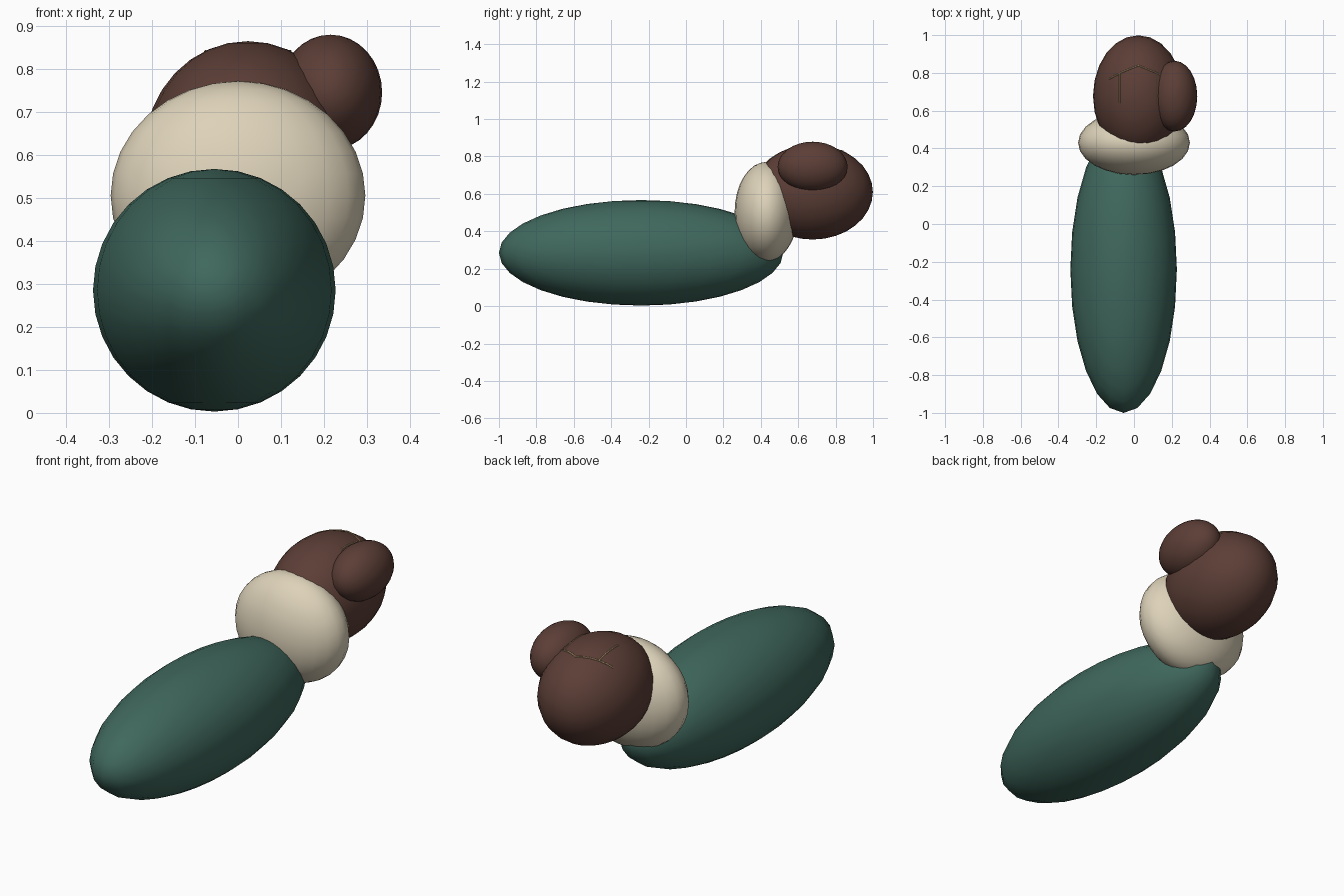
import bpy
import math

if "Cube" in bpy.data.objects:
    bpy.data.objects.remove(bpy.data.objects["Cube"], do_unlink=True)


def material(name, rgb):
    mat = bpy.data.materials.new(name)
    mat.use_nodes = True
    mat.diffuse_color = (*rgb, 1)
    mat.node_tree.nodes["Principled BSDF"].inputs["Base Color"].default_value = (*rgb, 1)
    return mat


green = material("deep green", (0.05, 0.138, 0.108))
cream = material("cream", (0.73, 0.65, 0.49))
brown = material("dark brown", (0.107, 0.048, 0.037))
tan = material("tan", (0.38, 0.27, 0.14))


def ellipsoid(name, centre, radii, mat):
    bpy.ops.mesh.primitive_uv_sphere_add(segments=24, ring_count=16, radius=1, location=centre)
    obj = bpy.context.object
    obj.name = name
    obj.scale = radii
    bpy.ops.object.transform_apply(location=False, rotation=False, scale=True)
    bpy.ops.object.shade_smooth()
    obj.data.materials.append(mat)
    return obj


# Main rounded parts
HAIR_C, HAIR_R = (0.023, 0.677, 0.61), (0.24, 0.322, 0.254)
ellipsoid("body", (-0.055, -0.24, 0.285), (0.282, 0.76, 0.282), green)
ellipsoid("head", (0, 0.43, 0.505), (0.296, 0.17, 0.266), cream)
hair = ellipsoid("hair", HAIR_C, HAIR_R, brown)
ellipsoid("hair_bun", (0.215, 0.677, 0.745), (0.12, 0.187, 0.134), brown)
bpy.context.view_layer.update()


# Thin trim lying on top of the hair
def trim(name, path, radius, steps=6):
    points = []
    for (x0, y0), (x1, y1) in zip(path, path[1:]):
        for i in range(steps + 1):
            t = i / steps
            x, y = x0 + (x1 - x0) * t, y0 + (y1 - y0) * t
            hit, spot, _, _ = hair.ray_cast((x, y, 1), (0, 0, -1))
            if hit:
                points.append(spot)
    curve = bpy.data.curves.new(name, "CURVE")
    curve.dimensions = "3D"
    curve.bevel_depth = radius
    curve.bevel_resolution = 1
    spline = curve.splines.new("POLY")
    spline.points.add(len(points) - 1)
    for p, spot in zip(spline.points, points):
        p.co = (*spot, 1)
    curve.materials.append(tan)
    obj = bpy.data.objects.new(name, curve)
    obj.location = HAIR_C
    bpy.context.collection.objects.link(obj)


trim("trim_bridge", [(-0.155, 0.09), (-0.09, 0.125), (0, 0.162), (0.09, 0.125), (0.155, 0.09)], 0.004)
for side, label in ((1, "left"), (-1, "right")):
    trim("trim_arm_" + label, [(side * 0.098, 0.118), (side * 0.098, -0.035)], 0.0035)
